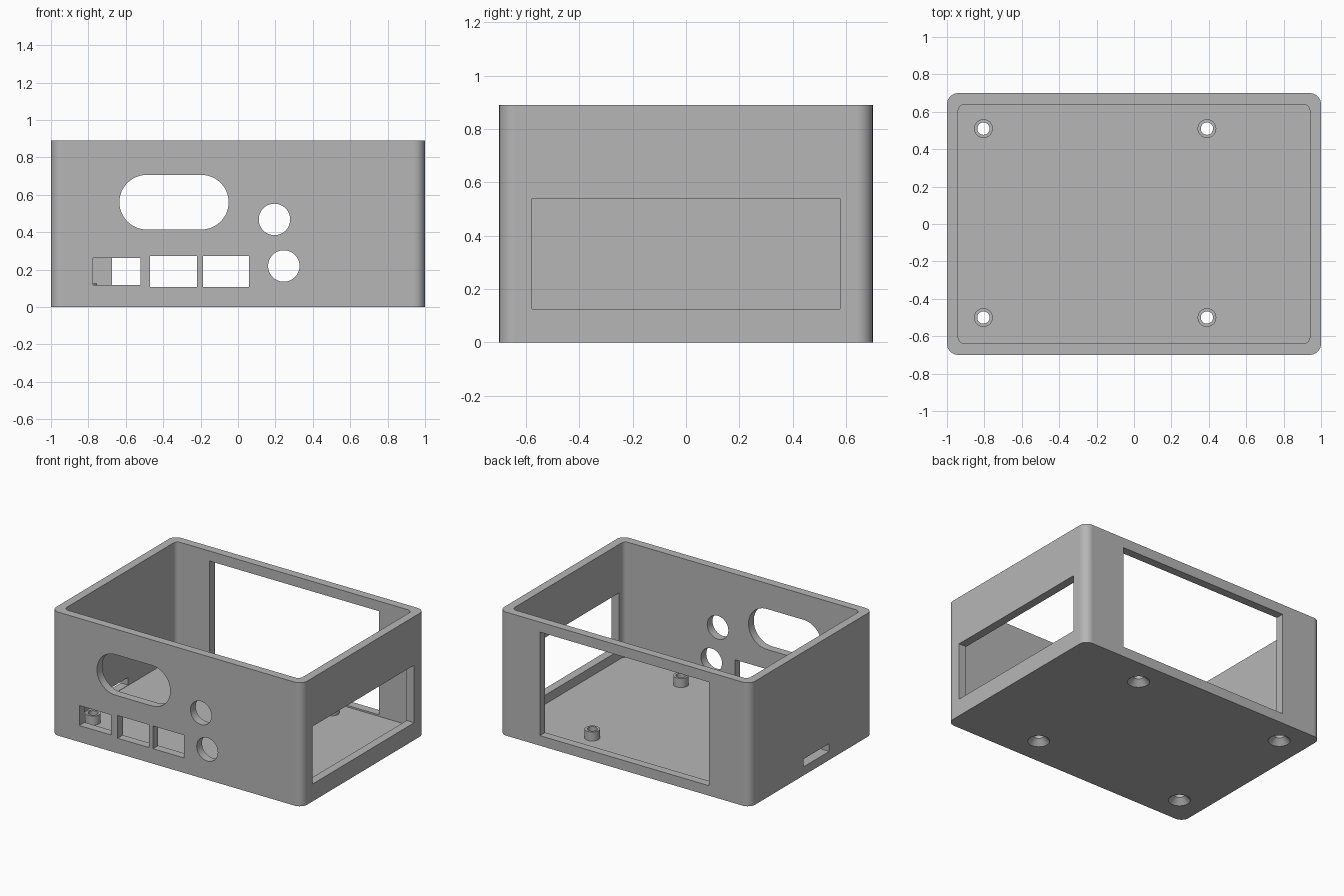
import bpy, bmesh, math

cube = bpy.data.objects.get("Cube")
if cube:
    bpy.data.objects.remove(cube, do_unlink=True)

grey = bpy.data.materials.new("plain_grey")
grey.use_nodes = True
colour = (0.47, 0.47, 0.47, 1)
grey.diffuse_color = colour
grey.node_tree.nodes["Principled BSDF"].inputs["Base Color"].default_value = colour

WALL, FLOOR, HEIGHT = 0.06, 0.06, 0.89
HALF_X, HALF_Y = 1.0, 0.70


def make_object(name, bm):
    bmesh.ops.recalc_face_normals(bm, faces=bm.faces)
    mesh = bpy.data.meshes.new(name)
    bm.to_mesh(mesh)
    bm.free()
    mesh.materials.append(grey)
    ob = bpy.data.objects.new(name, mesh)
    bpy.context.collection.objects.link(ob)
    return ob


def prism(name, cx, cy, hx, hy, radius, low, high, axis="z", steps=8):
    """Rounded rectangle extruded along z, or along y when axis is 'y'."""
    points = []
    corners = [(1, 1), (-1, 1), (-1, -1), (1, -1)]
    for i, (sx, sy) in enumerate(corners):
        for k in range(steps + 1 if radius else 1):
            a = math.pi / 2 * (i + k / steps)
            points.append((cx + sx * (hx - radius) + radius * math.cos(a),
                           cy + sy * (hy - radius) + radius * math.sin(a)))
    bm = bmesh.new()
    rings = []
    for level in (low, high):
        rings.append([bm.verts.new((u, level, v) if axis == "y" else (u, v, level))
                      for u, v in points])
    bm.faces.new(rings[0])
    bm.faces.new(rings[1])
    for i in range(len(points)):
        j = (i + 1) % len(points)
        bm.faces.new((rings[0][i], rings[0][j], rings[1][j], rings[1][i]))
    bmesh.ops.remove_doubles(bm, verts=bm.verts, dist=1e-5)
    return make_object(name, bm)


def cone(name, x, y, low, high, r_low, r_high):
    bm = bmesh.new()
    bmesh.ops.create_cone(bm, cap_ends=True, segments=40, radius1=r_low,
                          radius2=r_high, depth=high - low)
    bmesh.ops.translate(bm, verts=bm.verts, vec=(x, y, (low + high) / 2))
    return make_object(name, bm)


def combine(tool, operation="DIFFERENCE"):
    mod = case.modifiers.new("cut", "BOOLEAN")
    mod.operation = operation
    mod.solver = "EXACT"
    mod.object = tool
    bpy.context.view_layer.objects.active = case
    bpy.ops.object.modifier_apply(modifier=mod.name)
    bpy.data.objects.remove(tool, do_unlink=True)


# Open box with rounded upright corners
case = prism("enclosure_case", 0, 0, HALF_X, HALF_Y, 0.06, 0, HEIGHT)
combine(prism("cavity", 0, 0, HALF_X - WALL, HALF_Y - WALL, 0.035, FLOOR, HEIGHT + 0.2))

# Screw standoffs with through holes and countersinks underneath
for x in (-0.805, 0.39):
    for y in (-0.50, 0.51):
        combine(cone("standoff", x, y, 0.03, 0.125, 0.05, 0.05), "UNION")
        combine(cone("screw_hole", x, y, -0.1, 0.2, 0.033, 0.033))
        combine(cone("countersink", x, y, -0.01, 0.04, 0.082, 0.033))

# Front openings: centre x, centre z, half width, half height, corner radius
front_openings = [
    (-0.342, 0.56, 0.292, 0.146, 0.1459),
    (-0.648, 0.19, 0.127, 0.072, 0),
    (-0.344, 0.19, 0.126, 0.082, 0),
    (-0.065, 0.19, 0.123, 0.082, 0),
    (0.195, 0.468, 0.084, 0.084, 0.0839),
    (0.245, 0.219, 0.084, 0.084, 0.0839),
]
for cx, cz, hx, hz, r in front_openings:
    combine(prism("front_opening", cx, cz, hx, hz, r, -0.8, -0.6, "y", 12))

# Large window in the back wall
combine(prism("back_window", 0, 0.445, 0.675, 0.373, 0, 0.6, 0.8, "y"))
# Window in the left wall and narrow card slot in the right wall
combine(prism("side_window", 1, 0, 0.1, 0.578, 0, 0.125, 0.54))
combine(prism("card_slot", -1, -0.055, 0.1, 0.147, 0, 0.062, 0.118))

# Smooth curved walls, crisp edges
bpy.ops.object.select_all(action="DESELECT")
case.select_set(True)
bpy.context.view_layer.objects.active = case
bpy.ops.object.shade_smooth_by_angle(angle=math.radians(30))
weighted = case.modifiers.new("weighted_normals", "WEIGHTED_NORMAL")
weighted.keep_sharp = True
